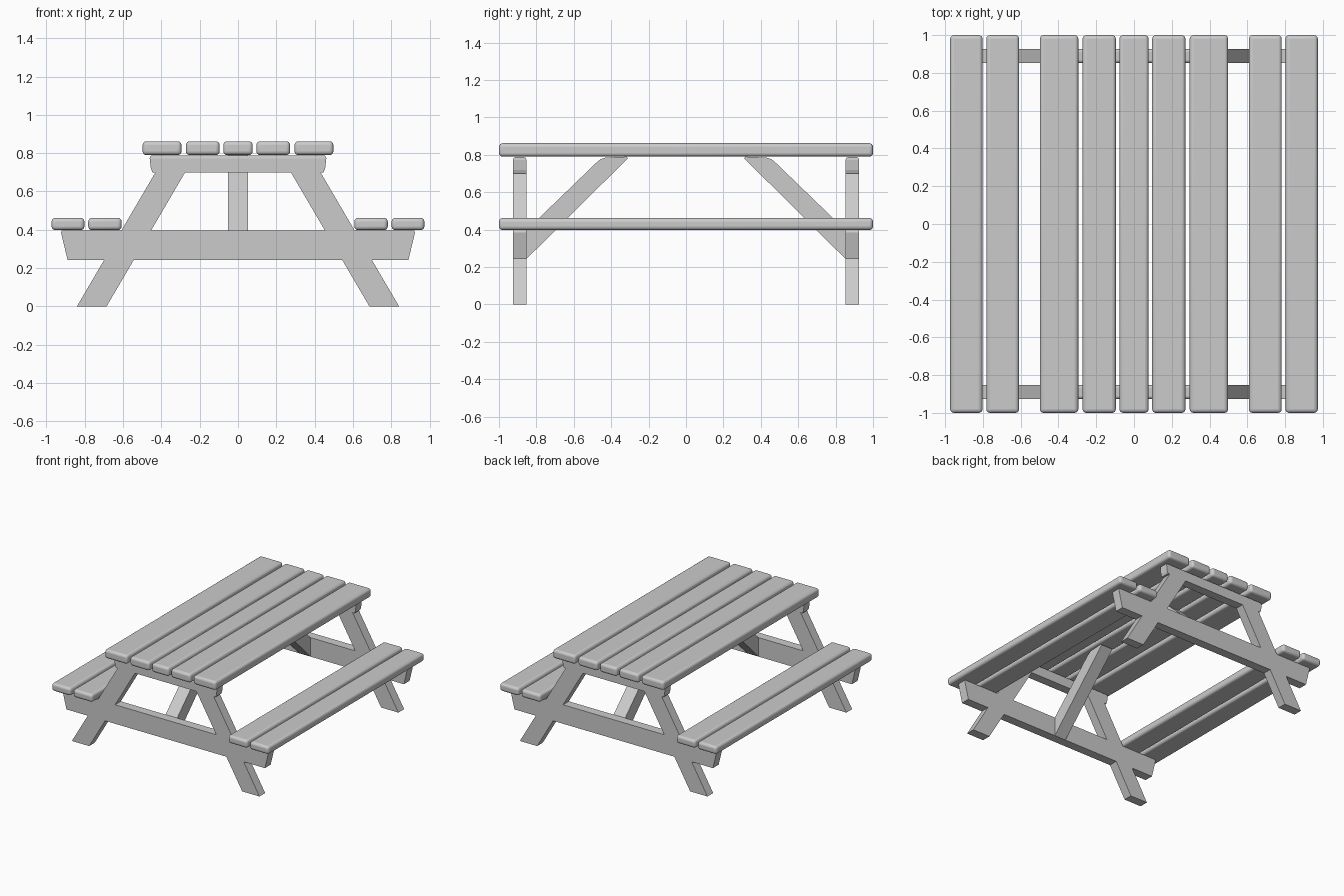
import bpy, bmesh
from mathutils import Vector

if "Cube" in bpy.data.objects:
    bpy.data.objects.remove(bpy.data.objects["Cube"])


def finish(name, bm, bevel=0.0, segments=3):
    bmesh.ops.recalc_face_normals(bm, faces=bm.faces)
    me = bpy.data.meshes.new(name)
    bm.to_mesh(me)
    bm.free()
    ob = bpy.data.objects.new(name, me)
    bpy.context.collection.objects.link(ob)
    if bevel:
        mod = ob.modifiers.new("rounded_edges", 'BEVEL')
        mod.width = bevel
        mod.segments = segments
        mod.limit_method = 'ANGLE'
        bpy.ops.object.select_all(action='DESELECT')
        ob.select_set(True)
        bpy.context.view_layer.objects.active = ob
        bpy.ops.object.shade_smooth_by_angle()
    return ob


def prism(name, points, extrude, bevel_top=0.0):
    """Extrude a 3D outline along a vector, optionally rounding its long top edges."""
    bm = bmesh.new()
    face = bm.faces.new([bm.verts.new(p) for p in points])
    res = bmesh.ops.extrude_face_region(bm, geom=[face])
    moved = [g for g in res["geom"] if isinstance(g, bmesh.types.BMVert)]
    bmesh.ops.translate(bm, verts=moved, vec=Vector(extrude))
    if bevel_top:
        top = max(v.co.z for v in bm.verts)
        edges = [e for e in bm.edges if all(abs(v.co.z - top) < 1e-5 for v in e.verts)]
        bmesh.ops.bevel(bm, geom=edges, offset=bevel_top, segments=3,
                        profile=0.5, affect='EDGES')
    return finish(name, bm)


def plank(name, x0, x1, z0, z1):
    pts = [(x0, -1, z0), (x1, -1, z0), (x1, -1, z1), (x0, -1, z1)]
    bm = bmesh.new()
    face = bm.faces.new([bm.verts.new(p) for p in pts])
    res = bmesh.ops.extrude_face_region(bm, geom=[face])
    moved = [g for g in res["geom"] if isinstance(g, bmesh.types.BMVert)]
    bmesh.ops.translate(bm, verts=moved, vec=Vector((0, 2, 0)))
    return finish(name, bm, 0.02, 4)


# Table top and seat planks
plank("table_plank_middle", -0.077, 0.077, 0.79, 0.862)
for side, s in (("left", -1), ("right", 1)):
    for part, a, b, z0, z1 in (("table_plank_inner", 0.096, 0.272, 0.79, 0.862),
                               ("table_plank_outer", 0.295, 0.498, 0.79, 0.862),
                               ("seat_plank_inner", 0.608, 0.782, 0.398, 0.462),
                               ("seat_plank_outer", 0.802, 0.973, 0.398, 0.462)):
        plank(f"{part}_{side}", min(s * a, s * b), max(s * a, s * b), z0, z1)

THICK = 0.073
INNER = 0.853


def leg_x(z):
    """Outer edge of the slanted leg at height z."""
    return 0.841 - 0.586 * z


# End frames: two cross beams, slanted legs and a diagonal brace at each end
for end, e in (("front", -1), ("back", 1)):
    y, ext = e * INNER, (0, e * THICK, 0)
    prism(f"top_beam_{end}", [(-0.447, y, 0.70), (0.447, y, 0.70), (0.455, y, 0.72),
                              (0.463, y, 0.788), (-0.463, y, 0.788), (-0.455, y, 0.72)],
          ext, 0.016)
    prism(f"seat_beam_{end}", [(-0.89, y, 0.243), (0.89, y, 0.243),
                               (0.924, y, 0.385), (0.92, y, 0.397),
                               (-0.92, y, 0.397), (-0.924, y, 0.385)], ext)
    for side, s in (("left", -1), ("right", 1)):
        for part, z0, z1 in (("lower_leg", 0.0, 0.243), ("upper_leg", 0.397, 0.70)):
            a, b = leg_x(z0), leg_x(z1)
            prism(f"{part}_{end}_{side}", [(s * a, y, z0), (s * (a - 0.155), y, z0),
                                           (s * (b - 0.155), y, z1), (s * b, y, z1)], ext)
    # Brace runs from the seat beam up to the underside of the table
    side_view = [(0.853, 0.243), (0.853, 0.397), (0.475, 0.762), (0.455, 0.777),
                 (0.43, 0.785), (0.32, 0.79), (0.31, 0.782)]
    prism(f"brace_{end}", [(-0.052, e * py, pz) for py, pz in side_view], (0.104, 0, 0))
